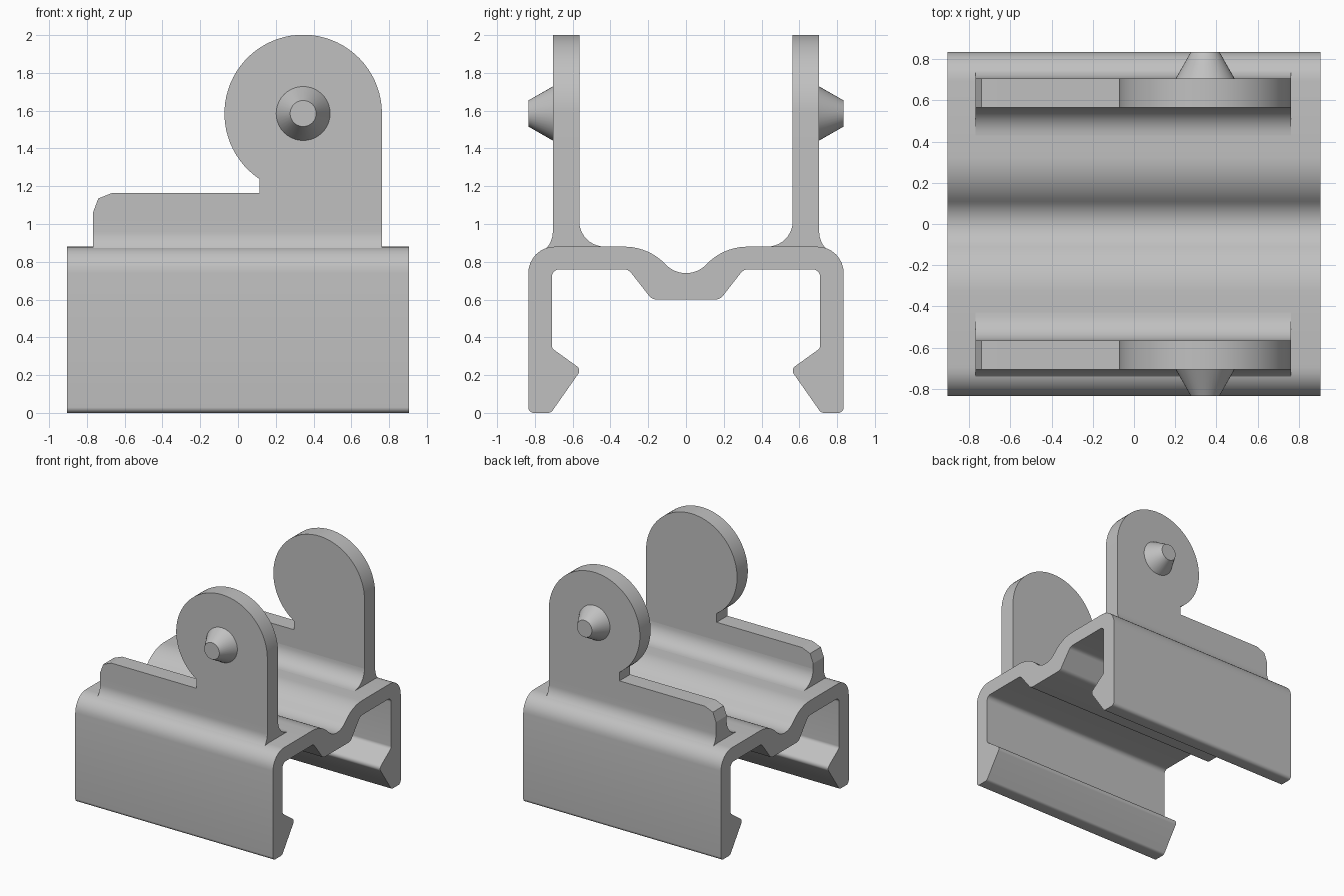
import bpy, bmesh, math
from mathutils import Vector, Matrix

cube = bpy.data.objects.get("Cube")
if cube:
    bpy.data.objects.remove(cube, do_unlink=True)

grey = bpy.data.materials.new("plain grey")
grey.use_nodes = True
colour = (0.53, 0.53, 0.53, 1)
grey.diffuse_color = colour
grey.node_tree.nodes["Principled BSDF"].inputs["Base Color"].default_value = colour


def arc(cx, cy, r, start, end, steps):
    """Points on an arc, angles in degrees."""
    angles = [math.radians(start + (end - start) * i / steps) for i in range(steps + 1)]
    return [(cx + r * math.cos(a), cy + r * math.sin(a)) for a in angles]


def fillet(before, corner, after, r, steps=8):
    """Replace a corner by a tangent arc of radius r."""
    p = Vector(corner)
    u, v = (Vector(before) - p).normalized(), (Vector(after) - p).normalized()
    half = u.angle(v) / 2
    centre = p + (u + v).normalized() * r / math.sin(half)
    a, b = p + u * r / math.tan(half) - centre, p + v * r / math.tan(half) - centre
    turn = math.atan2(a.x * b.y - a.y * b.x, a.dot(b))
    return [tuple(centre + Matrix.Rotation(turn * i / steps, 2) @ a) for i in range(steps + 1)]


def finish(name, bm, angle=20):
    bmesh.ops.recalc_face_normals(bm, faces=bm.faces)
    mesh = bpy.data.meshes.new(name)
    bm.to_mesh(mesh)
    bm.free()
    mesh.materials.append(grey)
    obj = bpy.data.objects.new(name, mesh)
    bpy.context.collection.objects.link(obj)
    bpy.ops.object.select_all(action="DESELECT")
    obj.select_set(True)
    bpy.context.view_layer.objects.active = obj
    bpy.ops.object.shade_smooth_by_angle(angle=math.radians(angle))


def extrude(name, outline, place, start, end):
    """Extrude a flat outline; place maps (a, b, depth) to a 3D point."""
    bm = bmesh.new()
    face = bm.faces.new([bm.verts.new(place(a, b, start)) for a, b in outline])
    new = bmesh.ops.extrude_face_region(bm, geom=[face], use_keep_orig=True)["geom"]
    shift = Vector(place(0, 0, end)) - Vector(place(0, 0, start))
    bmesh.ops.translate(bm, verts=[g for g in new if isinstance(g, bmesh.types.BMVert)], vec=shift)
    finish(name, bm)


def along_x(y, z, x):
    return (x, y, z)


def along_y(x, z, y):
    return (x, y, z)


# Clip body: half section with a top valley, hooked leg and underside rib
valley = math.degrees(math.asin(0.31 / 0.45))
half = arc(0, 0.89, 0.15, -90, -valley, 8)
half += arc(0.326, 0.58, 0.30, 180 - valley, 90, 10)[1:]
corners = [(0.5, 0.88, 0), (0.835, 0.88, 0.14), (0.835, 0, 0.03), (0.715, 0, 0.03),
           (0.554, 0.23, 0.03), (0.71, 0.342, 0.03), (0.71, 0.76, 0.04),
           (0.305, 0.76, 0.05), (0.18, 0.60, 0.05), (0, 0.60, 0)]
for a, b, c in zip(corners, corners[1:], corners[2:]):
    half += fillet(a[:2], b[:2], c[:2], b[2])
half.append((0, 0.60))
mirrored = [(-y, z) for y, z in reversed(half[1:-1])]
extrude("clip_body", half + mirrored, along_x, -0.905, 0.905)

# Ear outline above its foot
foot_top = 1.015
ear = [(-0.768, foot_top), (-0.768, 1.06), (-0.74, 1.135), (-0.665, 1.165), (0.115, 1.165)]
ear += arc(0.345, 1.585, 0.417, 236.5, 0, 48)
ear.append((0.762, foot_top))

# Ear foot with a fillet on each side, sunk slightly into the body
foot = arc(0.43, foot_top, 0.135, 0, -90, 10)
foot += [(0.43, 0.83), (0.765, 0.83)]
foot += arc(0.835, 0.96, 0.13, 232, 180, 8)
foot.append((0.705, foot_top))

for side, sign in (("front", -1), ("back", 1)):
    extrude(side + "_ear", ear, along_y, sign * 0.565, sign * 0.705)
    extrude(side + "_ear_foot", [(sign * y, z) for y, z in foot], along_x, -0.768, 0.762)

    # Tapered pivot pin on the outer face
    bm = bmesh.new()
    bmesh.ops.create_cone(bm, cap_ends=True, segments=40, radius1=0.143, radius2=0.069, depth=0.13)
    bmesh.ops.rotate(bm, verts=bm.verts, matrix=Matrix.Rotation(-sign * math.pi / 2, 3, "X"))
    bmesh.ops.translate(bm, verts=bm.verts, vec=(0.345, sign * 0.77, 1.585))
    finish(side + "_pivot_pin", bm)
